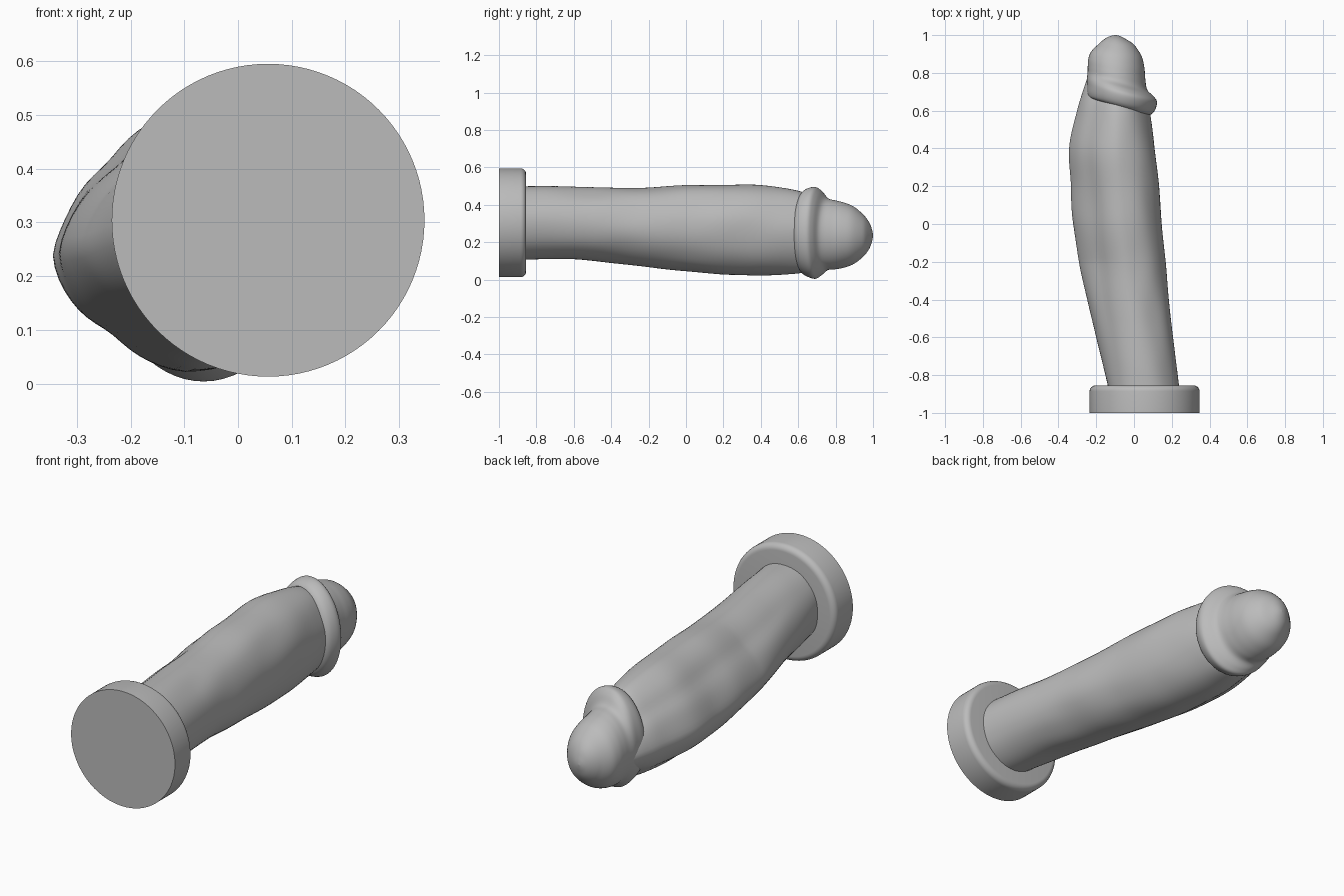
import bpy, bmesh, math
from mathutils import Vector, noise

old = bpy.data.objects.get("Cube")
if old:
    bpy.data.objects.remove(old, do_unlink=True)

grey = bpy.data.materials.new("plain grey")
grey.use_nodes = True
grey.diffuse_color = (0.5, 0.5, 0.5, 1)
grey.node_tree.nodes["Principled BSDF"].inputs["Base Color"].default_value = (0.5, 0.5, 0.5, 1)

SIDES = 64


def finish(name, bm, angle):
    bmesh.ops.recalc_face_normals(bm, faces=bm.faces)
    mesh = bpy.data.meshes.new(name)
    bm.to_mesh(mesh)
    bm.free()
    mesh.materials.append(grey)
    obj = bpy.data.objects.new(name, mesh)
    bpy.context.collection.objects.link(obj)
    bpy.ops.object.select_all(action='DESELECT')
    bpy.context.view_layer.objects.active = obj
    obj.select_set(True)
    bpy.ops.object.shade_smooth_by_angle(angle=math.radians(angle))
    return obj


def blend(a, b, c, d, t):
    """Smooth curve through b and c."""
    return 0.5 * (2 * b + (c - a) * t + (2 * a - 5 * b + 4 * c - d) * t * t
                  + (3 * b - a - 3 * c + d) * t ** 3)


def refine(rows, steps):
    out = []
    last = len(rows) - 1
    for i in range(last):
        four = [rows[max(0, min(last, i + k))] for k in (-1, 0, 1, 2)]
        for s in range(steps):
            out.append([blend(*v, s / steps) for v in zip(*four)])
    return out + [rows[-1]]


def loft(name, rows, steps, section):
    """Skin the cross-sections (y, x min, x max, z min, z max)."""
    bm = bmesh.new()
    rings = []
    for row in refine(rows, steps):
        rings.append([bm.verts.new(section(2 * math.pi * i / SIDES, *row))
                      for i in range(SIDES)])
    for a, b in zip(rings, rings[1:]):
        for i in range(SIDES):
            j = (i + 1) % SIDES
            bm.faces.new((a[i], a[j], b[j], b[i]))
    bm.faces.new(rings[0])
    bm.faces.new(rings[-1])
    return finish(name, bm, 60)


def shaft_section(t, y, x0, x1, z0, z1):
    # Round on the right, narrowing to a long rounded ridge on the left
    c, s = math.cos(t), math.sin(t)
    grow = min(1, max(0, (y + 0.9) / 0.7))
    power = 2 - 0.45 * grow if c < 0 else 2
    k = (abs(c) ** power + abs(s) ** power) ** (-1 / power)
    groove = math.exp(-((abs(math.atan2(s, c)) - 2.3) / 0.22) ** 2)
    k *= 1 - 0.035 * groove * grow
    cx = x0 + (x1 - x0) * (0.5 + 0.04 * grow)
    cz, rz = (z0 + z1) / 2, (z1 - z0) / 2
    rx = x1 - cx if c > 0 else cx - x0
    # Soft uneven surface
    k *= 1 + 0.03 * noise.noise(Vector((c * 1.6, y * 4, s * 1.6)))
    lean = -0.025 * grow * max(0, -c) ** 2
    return (cx + rx * c * k, y, cz + rz * s * k + lean)


def head_section(t, y, x0, x1, z0, z1):
    # The rim slants back on the left and straightens toward the tip
    c, s = math.cos(t), math.sin(t)
    slant = 0.045 * min(1, max(0, (0.95 - y) / 0.2))
    return ((x0 + x1) / 2 + (x1 - x0) / 2 * c, y - slant * c,
            (z0 + z1) / 2 + (z1 - z0) / 2 * s)


loft("shaft", [
    (-0.87, -0.14, 0.24, 0.11, 0.50),
    (-0.6, -0.20, 0.205, 0.105, 0.495),
    (-0.4, -0.25, 0.185, 0.09, 0.49),
    (-0.2, -0.29, 0.17, 0.07, 0.49),
    (0, -0.32, 0.15, 0.045, 0.505),
    (0.2, -0.335, 0.135, 0.025, 0.51),
    (0.4, -0.343, 0.11, 0.02, 0.505),
    (0.6, -0.30, 0.08, 0.03, 0.475),
    (0.7, -0.27, 0.06, 0.06, 0.43),
    (0.8, -0.235, 0.03, 0.11, 0.37),
], 10, shaft_section)

loft("rounded_head", [
    (0.61, -0.20, 0.04, 0.08, 0.42),
    (0.625, -0.24, 0.09, 0.035, 0.465),
    (0.65, -0.25, 0.112, 0.016, 0.487),
    (0.69, -0.25, 0.122, 0.004, 0.495),
    (0.72, -0.25, 0.105, 0.022, 0.475),
    (0.755, -0.246, 0.07, 0.05, 0.435),
    (0.8, -0.245, 0.06, 0.055, 0.423),
    (0.85, -0.242, 0.055, 0.065, 0.41),
    (0.9, -0.228, 0.04, 0.085, 0.388),
    (0.95, -0.19, 0.0, 0.125, 0.345),
    (0.98, -0.155, -0.045, 0.165, 0.305),
    (0.995, -0.125, -0.075, 0.205, 0.265),
    (1.0, -0.102, -0.098, 0.233, 0.237),
], 5, head_section)

# Round base: flat front, softly rounded back rim
bm = bmesh.new()
previous = None
profile = [(-1, 0.291)] + [
    (-0.885 + 0.03 * math.sin(a), 0.261 + 0.03 * math.cos(a))
    for a in (math.pi / 2 * i / 6 for i in range(7))]
for y, r in profile:
    ring = [bm.verts.new((0.056 + r * math.cos(2 * math.pi * i / 96), y,
                          0.304 + r * math.sin(2 * math.pi * i / 96)))
            for i in range(96)]
    if previous:
        for i in range(96):
            j = (i + 1) % 96
            bm.faces.new((previous[i], previous[j], ring[j], ring[i]))
    else:
        bm.faces.new(ring)
    previous = ring
bm.faces.new(previous)
finish("base_disc", bm, 40)
